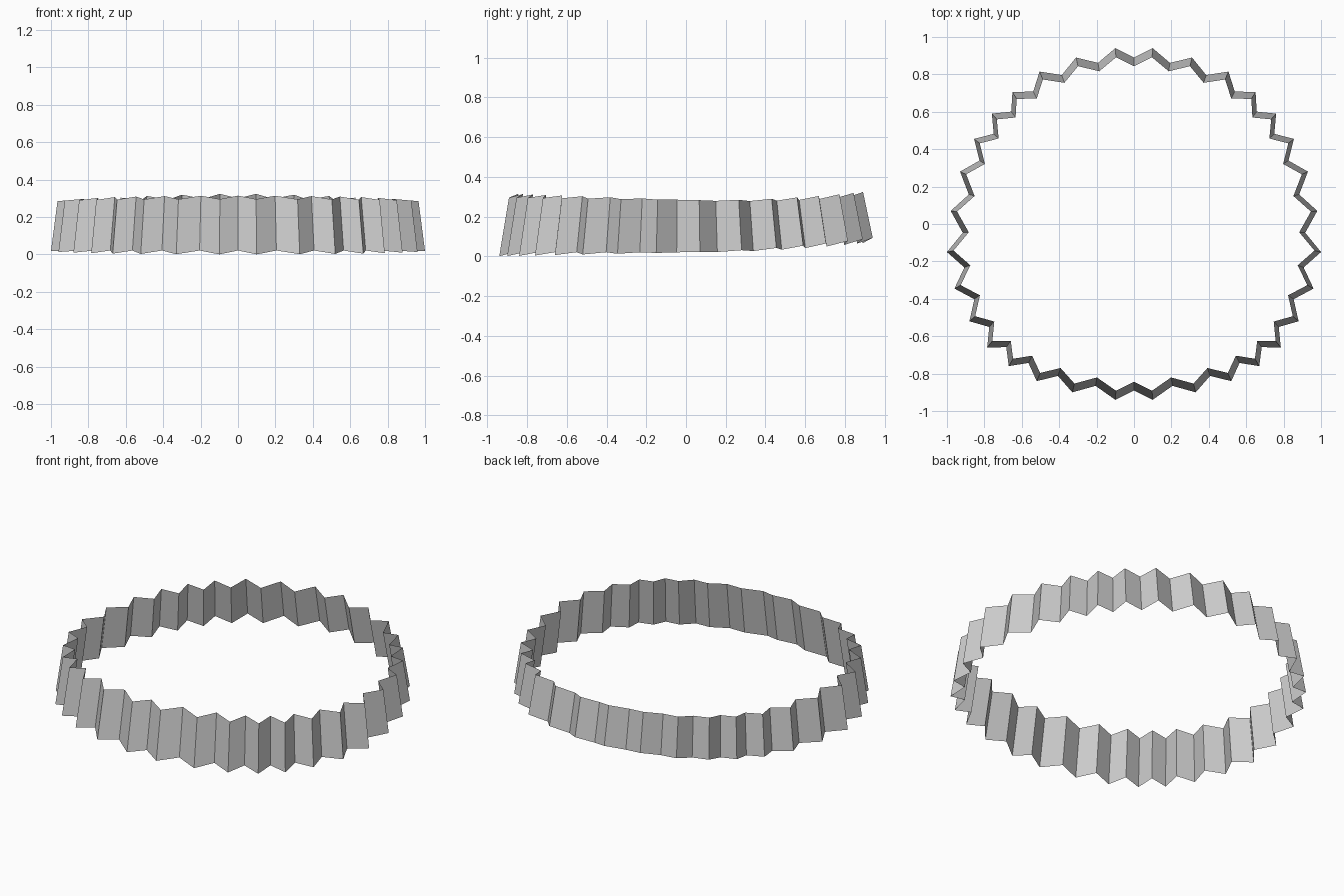
import bpy
import bmesh
from mathutils import Vector

default_cube = bpy.data.objects.get("Cube")
if default_cube:
    bpy.data.objects.remove(default_cube, do_unlink=True)


def make_material(name, colour):
    material = bpy.data.materials.new(name)
    material.use_nodes = True
    material.diffuse_color = colour
    shader = material.node_tree.nodes["Principled BSDF"]
    shader.inputs["Base Color"].default_value = colour
    return material


# Outer fold tips along the lower rim of the left half, front to back
half_tips = [
    (.10, -.94), (.33, -.90), (.52, -.84), (.67, -.76),
    (.785, -.66), (.88, -.52), (.96, -.345), (1, -.15),
    (.98, .07), (.93, .28), (.855, .455), (.76, .59),
    (.65, .705), (.505, .815), (.31, .89), (.10, .94),
]
tips = [Vector(point) for point in half_tips]
tips += [Vector((-point.x, point.y)) for point in reversed(tips)]


def rim_height(y):
    # The lower rim climbs gently, then lifts towards the back
    return .0205 + .021 * y + .06 * max(y, 0) ** 2


def lower_rim():
    # Alternate each outer tip with the inner crease that follows it
    rim = []
    for index, tip in enumerate(tips):
        following = tips[(index + 1) % len(tips)]
        middle = (tip + following) / 2
        chord = (following - tip).normalized()
        inward = Vector((-chord.y, chord.x))
        crease = middle + inward * (.05 + .025 * abs(middle.x))
        rim.append(Vector((tip.x, tip.y, rim_height(tip.y))))
        crease_height = rim_height(crease.y) - .022 * crease.y
        rim.append(Vector((crease.x, crease.y, crease_height)))
    return rim


def upper_point(lower):
    # The wall leans inward and is taller at the front
    lean = Vector((-.035 * lower.x, -.052 * lower.y, 0))
    return lower + lean + Vector((0, 0, .263 - .034 * lower.y))


# Pleated band: one thin sheet with a flat panel between neighbouring folds
mesh = bpy.data.meshes.new("pleated_band")
bm = bmesh.new()
rim = lower_rim()
bottom = [bm.verts.new(point) for point in rim]
top = [bm.verts.new(upper_point(point)) for point in rim]
for index in range(len(rim)):
    after = (index + 1) % len(rim)
    bm.faces.new((bottom[index], bottom[after], top[after], top[index]))
bm.to_mesh(mesh)
bm.free()

mesh.materials.append(make_material("light_grey", (.6, .6, .6, 1)))
band = bpy.data.objects.new("pleated_band", mesh)
bpy.context.collection.objects.link(band)
